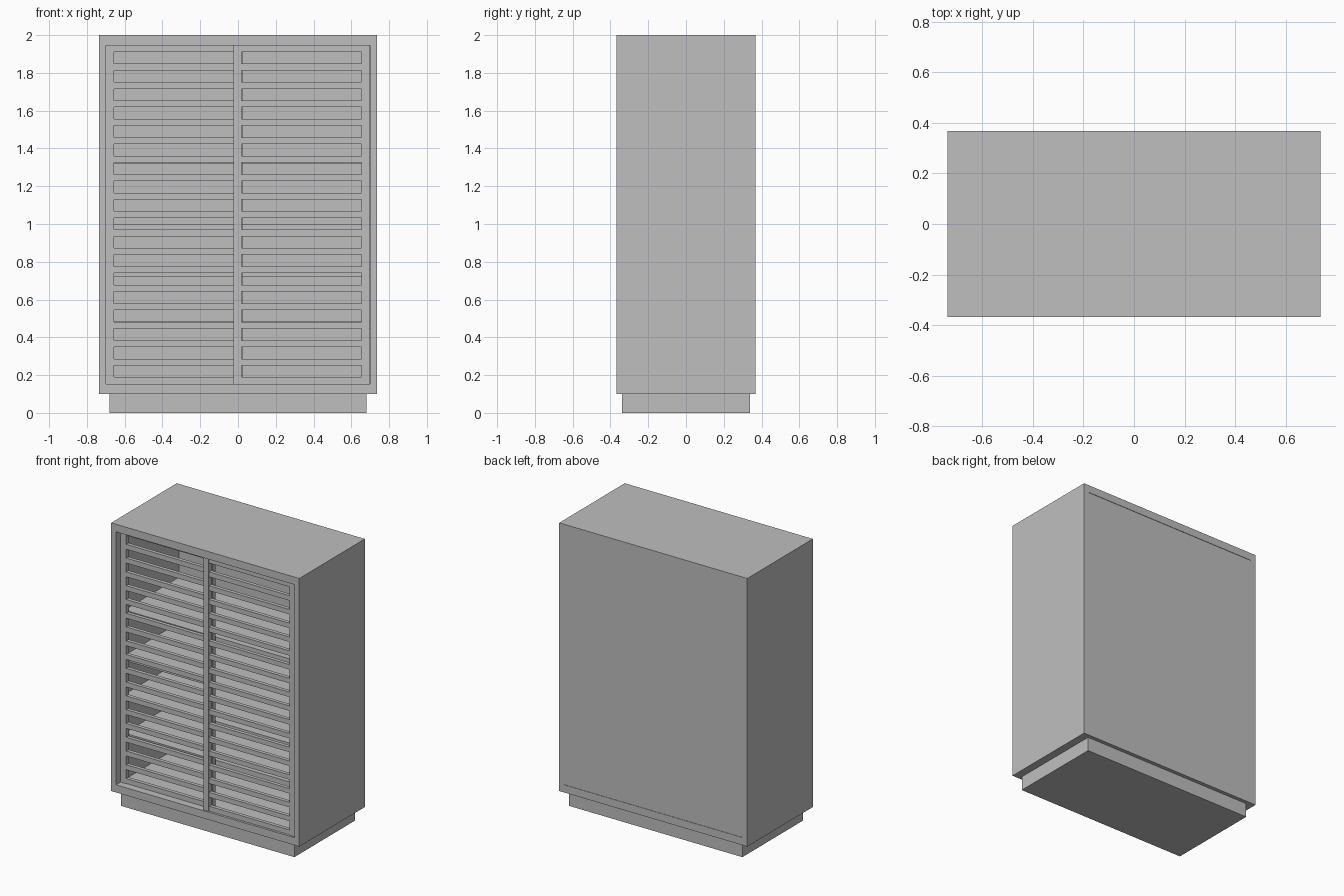
import bpy

old = bpy.data.objects.get("Cube")
if old:
    bpy.data.objects.remove(old, do_unlink=True)

# Single flat colour
grey = bpy.data.materials.new("plain_grey")
grey.use_nodes = True
colour = (0.52, 0.52, 0.52, 1)
grey.diffuse_color = colour
grey.node_tree.nodes["Principled BSDF"].inputs["Base Color"].default_value = colour


def box(name, x, y, z):
    """Box from (min, max) spans on each axis."""
    spans = (x, y, z)
    bpy.ops.mesh.primitive_cube_add(size=1, location=[sum(s) / 2 for s in spans])
    ob = bpy.context.object
    ob.name = name
    ob.scale = [s[1] - s[0] for s in spans]
    bpy.ops.object.transform_apply(location=False, rotation=False, scale=True)
    ob.data.materials.append(grey)
    return ob


W, D = 0.737, 0.367           # half width and half depth
BOARD = 0.037                 # panel thickness
LOW, HIGH = 0.154, 1.946      # inside floor and ceiling

# Carcass
box("plinth", (-0.68, 0.68), (-0.34, 0.34), (0, 0.1))
box("bottom_board", (-W, W), (-D, D), (0.1, LOW))
box("top_board", (-W, W), (-D, D), (HIGH, 2))
box("right_side", (-W, -W + BOARD), (-D, D), (LOW, HIGH))
box("left_side", (W - BOARD, W), (-D, D), (LOW, HIGH))
box("back_panel", (-W + BOARD, W - BOARD), (D - 0.03, D - 0.003), (LOW, HIGH))

# Inner shelves
for i, z in enumerate((0.446, 0.721, 0.997, 1.318)):
    box(f"shelf_{i + 1}", (-W + BOARD, W - BOARD), (-0.27, D - 0.03), (z, z + BOARD))


def slatted_door(name, x0, x1, y0, y1):
    """Two stiles joined by evenly spaced horizontal slats."""
    stile, slat, count = 0.042, 0.035, 19
    box(name + "_outer_stile", (x0, x0 + stile), (y0, y1), (LOW, HIGH))
    box(name + "_inner_stile", (x1 - stile, x1), (y0, y1), (LOW, HIGH))
    pitch = (HIGH - LOW - slat) / (count - 1)
    for i in range(count):
        z = LOW + i * pitch
        box(f"{name}_slat_{i + 1}", (x0 + stile, x1 - stile),
            (y0 + 0.004, y1 - 0.004), (z, z + slat))


# Sliding doors, one running behind the other
slatted_door("front_door", -0.023, 0.695, -0.355, -0.321)
slatted_door("rear_door", -0.699, 0.023, -0.317, -0.283)
